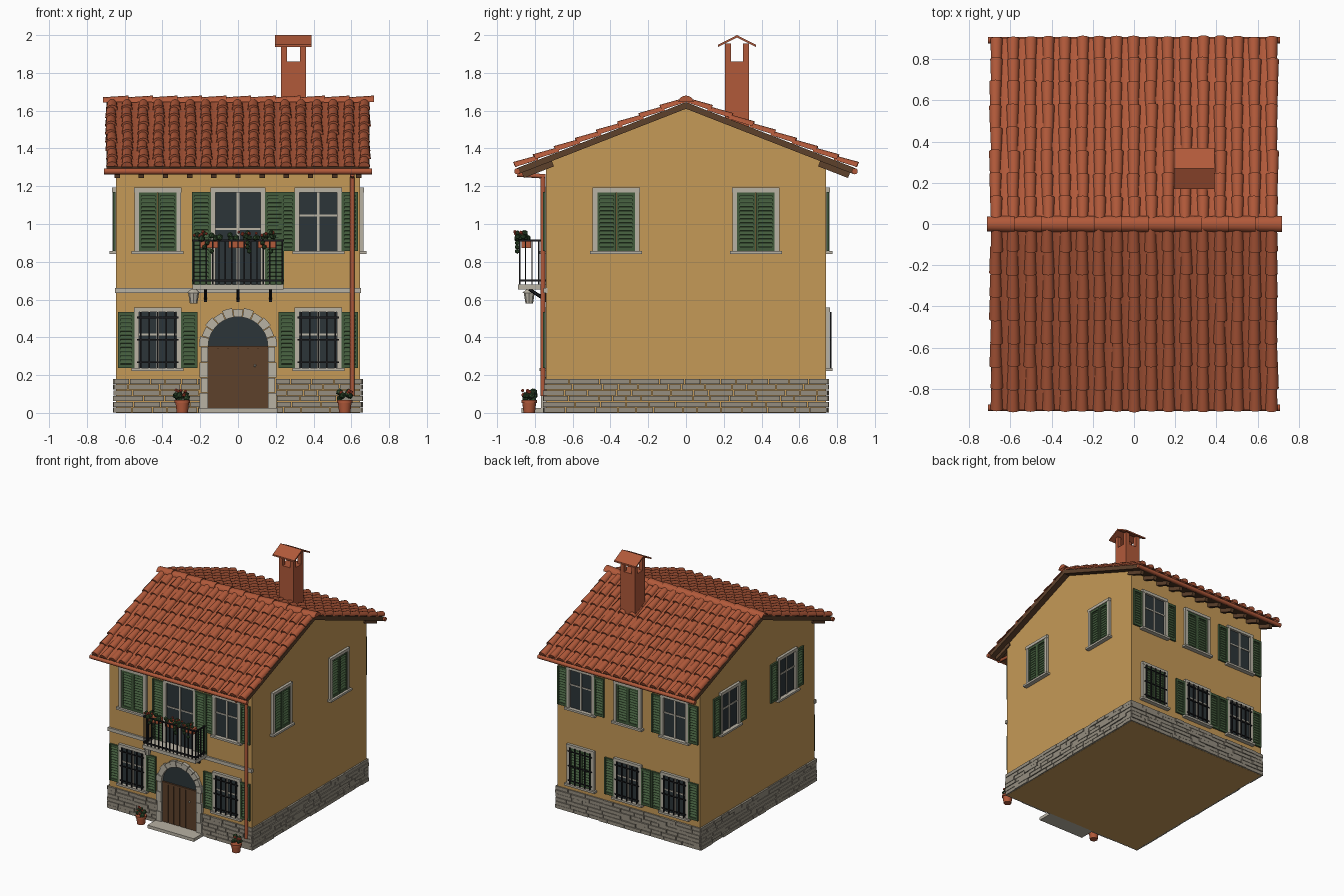
import bpy, bmesh, math, random
from mathutils import Matrix, Vector

if "Cube" in bpy.data.objects:
    bpy.data.objects.remove(bpy.data.objects["Cube"])

random.seed(4)
I = Matrix()
COLORS = {
    'ochre_wall': (0.56, 0.32, 0.095), 'rough_stone': (0.30, 0.27, 0.215),
    'pale_trim': (0.48, 0.445, 0.37), 'shutter_green': (0.055, 0.105, 0.045),
    'dark_glass': (0.025, 0.035, 0.04), 'terracotta': (0.44, 0.10, 0.042),
    'brown_wood': (0.11, 0.052, 0.024), 'black_iron': (0.012, 0.012, 0.014),
    'leaf_green': (0.035, 0.08, 0.03), 'red_flower': (0.52, 0.07, 0.035)}
MATS = {}
for n, c in COLORS.items():
    MATS[n] = bpy.data.materials.new(n)
    MATS[n].diffuse_color = (*c, 1)
parts = {}


def part(name, mat):
    return parts.setdefault(name, (bmesh.new(), mat))[0]


def box(bm, M, c, s, R=I):
    bmesh.ops.create_cube(bm, size=1, matrix=M @ Matrix.Translation(c) @ R @ Matrix.Diagonal((*s, 1)))


def rod(bm, a, b, r1, r2=None, seg=10):
    a, b = Vector(a), Vector(b)
    q = (b - a).to_track_quat('Z', 'Y').to_matrix().to_4x4()
    bmesh.ops.create_cone(bm, cap_ends=True, segments=seg, radius1=r1, radius2=r1 if r2 is None else r2,
                          depth=(b - a).length, matrix=Matrix.Translation((a + b) / 2) @ q)


def ball(bm, p, r):
    bmesh.ops.create_icosphere(bm, subdivisions=1, radius=r, matrix=Matrix.Translation(p))


def prism(bm, M, pts, w0, w1):
    a = [bm.verts.new(M @ Vector((u, v, w0))) for u, v in pts]
    b = [bm.verts.new(M @ Vector((u, v, w1))) for u, v in pts]
    bm.faces.new(a[::-1])
    bm.faces.new(b)
    for i in range(len(a)):
        j = (i + 1) % len(a)
        bm.faces.new((a[i], a[j], b[j], b[i]))


def face(deg, d):
    """Wall frame: u along the wall, v up, w outward."""
    return (Matrix.Rotation(math.radians(deg), 4, 'Z') @ Matrix.Translation((0, -d, 0))
            @ Matrix.Rotation(math.pi / 2, 4, 'X'))


WALLS = {'front': face(0, .74), 'right': face(90, .645), 'back': face(180, .74), 'left': face(270, .645)}
F = WALLS['front']
ACROSS = face(90, 0)                      # u = y, v = z, w = x

# walls with gables
prism(part('house_walls', 'ochre_wall'), ACROSS,
      [(-.74, 0), (.74, 0), (.74, 1.34), (0, 1.625), (-.74, 1.34)], -.645, .645)

# stone plinth in six uneven courses
for name, M in WALLS.items():
    L = .655 if name in ('front', 'back') else .75
    bm = part(name + '_stone_plinth', 'rough_stone')
    for row in range(6):
        u = -L
        while u < L - .001:
            e = u + random.uniform(.07, .17)
            if L - e < .05:
                e = L
            spans = [(u, e)]
            if name == 'front':           # leave the doorway free
                spans = [(u, min(e, -.2)), (max(u, .2), e)]
            for a, b in spans:
                if b - a > .01:
                    w = random.uniform(.009, .017)
                    box(bm, M, ((a + b) / 2, row * .0305 + .0145, w / 2 - .005), (b - a - .005, .027, w + .01))
            u = e


def shutter(bm, M, u0, u1, z0, z1, w):
    """Louvred leaf."""
    uc, zc, W, H = (u0 + u1) / 2, (z0 + z1) / 2, u1 - u0, z1 - z0
    box(bm, M, (uc, zc, w + .002), (W, H, .004))
    for s in (-1, 1):
        box(bm, M, (uc + s * (W / 2 - .007), zc, w + .007), (.014, H, .014))
        box(bm, M, (uc, zc + s * (H / 2 - .01), w + .007), (W - .02, .02, .013))
    n = int((H - .04) / .02)
    for i in range(n):
        z = z0 + .02 + (i + .5) * (H - .04) / n
        box(bm, M, (uc, z, w + .007), (W - .026, .017, .003), Matrix.Rotation(-.6, 4, 'X'))


def window(wall, u, z0, z1, half=.1, closed=False, bars=False, door=False):
    M = WALLS[wall]
    fr = part(wall + '_window_frames', 'pale_trim')
    H, zc = z1 - z0, (z0 + z1) / 2
    for s in (-1, 1):
        box(fr, M, (u + s * (half + .012), zc, .009), (.024, H, .022))
    box(fr, M, (u, z1 + .01, .01), (2 * half + .05, .024, .024))
    if not door:
        box(fr, M, (u, z0 - .008, .016), (2 * half + .075, .016, .038))
    sh = part(wall + '_shutters', 'shutter_green')
    if closed:
        for s in (0, 1):
            shutter(sh, M, u + (s - 1) * half + .001, u + s * half - .001, z0, z1, .002)
    else:
        box(part(wall + '_window_glass', 'dark_glass'), M, (u, zc, .001), (2 * half, H, .006))
        box(fr, M, (u, zc, .005), (.014, H, .01))
        box(fr, M, (u, z0 + H * .6, .005), (2 * half, .01, .008))
        wd = .1 if door else .086
        for s in (-1, 1):
            a, b = sorted((u + s * (half + .024), u + s * (half + .024 + wd)))
            shutter(sh, M, a, b, z0, z1, .006 if door else .003)
    if bars:
        ir = part(wall + '_window_bars', 'black_iron')
        for i in range(5):
            box(ir, M, (u + (i - 2) * .045, zc, .026), (.008, H, .008))
        for z in (z0 + .03, zc, z1 - .03):
            box(ir, M, (u, z, .026), (2 * half + .02, .008, .006))


UP, LOW = (.857, 1.17), (.237, .535)
window('front', -.425, *UP, closed=True)
window('front', .425, *UP)
window('front', 0, .68, 1.17, half=.12, door=True)
for u in (-.425, .425):
    window('front', u, *LOW, bars=True)
    window('back', u, *UP)
    window('right', u * .87, *UP, closed=True)
    window('left', u * .87, *UP)
window('back', 0, *UP, closed=True)
window('back', -.425, *LOW, closed=True, bars=True)
window('back', 0, *LOW, bars=True)
window('back', .425, *LOW, bars=True)

# arched doorway: jamb blocks, arch stones, fanlight, planked door, step
arch = part('door_surround', 'pale_trim')
for s in (-1, 1):
    for i in range(4):
        o = .205 - .01 * (i % 2)
        box(arch, F, (s * (o + .158) / 2, .025 + (i + .5) * .081, .01), (o - .158, .079, .034 - .004 * (i % 2)))
N = 11
for i in range(N):
    a0, a1 = math.pi * (i + .03) / N, math.pi * (i + .97) / N
    o = .207 - .008 * (i % 2)
    prism(arch, F, [(r * math.cos(a), .35 + r * math.sin(a))
                    for r, a in ((.158, a0), (o, a0), (o, (a0 + a1) / 2), (o, a1), (.158, a1), (.158, (a0 + a1) / 2))],
          -.01, .027 - .003 * (i % 2))
prism(part('door_fanlight', 'dark_glass'), F,
      [(.16 * math.cos(math.pi * i / 20), .35 + .16 * math.sin(math.pi * i / 20)) for i in range(21)], -.002, .004)
door = part('front_door', 'brown_wood')
box(door, F, (0, .187, .002), (.318, .328, .008))
for i in range(6):
    box(door, F, ((i - 2.5) * .053, .187, .006), (.049, .326, .012))
box(door, F, (0, .347, .008), (.318, .014, .018))
ball(part('door_knob', 'pale_trim'), (.09, -.757, .25), .008)
box(part('door_step', 'pale_trim'), I, (0, -.805, .0125), (.42, .13, .025))

# string course and balcony
box(part('string_course', 'pale_trim'), F, (0, .648, .004), (1.304, .028, .022))
box(part('balcony_slab', 'pale_trim'), I, (0, -.815, .667), (.48, .15, .028))
iron = part('balcony_railing', 'black_iron')
for x in (-.172, 0, .172):
    rod(iron, (x, -.74, .595), (x, -.83, .655), .009, seg=6)
    box(iron, I, (x, -.75, .62), (.016, .016, .065))
for z in (.7, .912):
    box(iron, I, (0, -.88, z), (.48, .01, .01))
    for s in (-1, 1):
        box(iron, I, (s * .235, -.81, z), (.01, .14, .01))
for i in range(15):
    box(iron, I, ((i - 7) * .0335, -.88, .795), (.007, .007, .235))
for s in (-1, 1):
    for y in (-.85, -.815, -.78):
        box(iron, I, (s * .235, y, .795), (.007, .007, .235))


def plants(name, x, y, z, rx, ry, h, n):
    for i in range(n):
        p = (x + random.uniform(-rx, rx), y + random.uniform(-ry, ry), z + random.uniform(0, h))
        ball(part(name + '_leaves', 'leaf_green'), p, random.uniform(.012, .02))
        if i % 2:
            q = (p[0] + random.uniform(-.015, .015), p[1] - .012, z + random.uniform(.5, 1.15) * h)
            ball(part(name + '_flowers', 'red_flower'), q, random.uniform(.008, .012))


# balcony planters with trailing plants
for x in (-.155, 0, .155):
    box(part('balcony_planters', 'terracotta'), I, (x, -.845, .895), (.1, .05, .042))
    plants('balcony_plants', x, -.865, .915, .065, .03, .04, 10)
    for i in range(3):
        ball(part('balcony_plants_leaves', 'leaf_green'),
             (x + random.uniform(-.06, .06), -.893, .9 - i * .022), .014)

# terracotta pots beside the door
for x in (-.295, .565):
    pot = part('flower_pots', 'terracotta')
    rod(pot, (x, -.83, 0), (x, -.83, .055), .03, .037, 14)
    rod(pot, (x, -.83, .052), (x, -.83, .068), .042, seg=14)
    plants('pot_plants', x, -.83, .075, .035, .03, .04, 11)

# wall lantern
lamp = part('wall_lantern', 'pale_trim')
rod(lamp, (-.235, -.83, .58), (-.235, -.83, .635), .02, .029, 8)
rod(lamp, (-.235, -.83, .635), (-.235, -.83, .655), .036, .014, 8)
rod(part('lantern_bracket', 'black_iron'), (-.235, -.74, .61), (-.235, -.83, .645), .006, seg=6)

# roof deck, rafters, gutters
ROWS, COLS, PITCH = 8, 17, .0838
TH = math.atan(.39)
prism(part('roof_deck', 'brown_wood'), ACROSS,
      [(-.885, 1.265), (0, 1.61), (.885, 1.265), (.895, 1.296), (0, 1.645), (-.895, 1.296)], -.695, .695)


def tile(bm, M, x, t0, t1, r0, r1, h, base, lift):
    """Barrel tile running downhill from t0 to t1; negative h gives a channel tile."""
    lo, up = [], []
    for i in range(7):
        c, s = math.cos(math.pi * i / 6), math.sin(math.pi * i / 6)
        up.append(bm.verts.new(M @ Vector((x + r0 * c, -t0, base + h * .85 * s))))
        lo.append(bm.verts.new(M @ Vector((x + r1 * c, -t1, base + lift + h * s))))
    for i in range(6):
        bm.faces.new((lo[i], up[i], up[i + 1], lo[i + 1]))
    if h > 0:
        bm.faces.new(lo)


for side, deg in (('front', 0), ('back', 180)):
    R = Matrix.Rotation(math.radians(deg), 4, 'Z')
    S = R @ Matrix.Translation((0, 0, 1.645)) @ Matrix.Rotation(TH, 4, 'X')
    bm = part(side + '_roof_tiles', 'terracotta')
    for r in range(ROWS):
        t0 = r * .12
        t1 = min(t0 + .135, .966)
        for c in range(COLS):
            x = (c - 8) * PITCH
            tile(bm, S, x + random.uniform(-.004, .004), t0, t1 + random.uniform(-.005, .003),
                 .025, .03, .028, 0, .009)
            if c < COLS - 1:
                tile(bm, S, x + PITCH / 2, t0, t1, .03, .027, -.012, .014, .006)
    for i in range(11):
        box(part(side + '_rafters', 'brown_wood'), S, ((i - 5) * .128, -.86, -.045), (.028, .17, .035))
    gut = part(side + '_gutter', 'terracotta')
    rod(gut, R @ Vector((-.71, -.893, 1.279)), R @ Vector((.71, -.893, 1.279)), .016, seg=12)

# ridge tiles
RM = Matrix.Translation((0, 0, 1.645)) @ Matrix.Rotation(math.pi / 2, 4, 'Z')
for i in range(11):
    t = -.715 + i * .13
    tile(part('ridge_tiles', 'terracotta'), RM, 0, t, t + .135, .036, .04, .033, -.002, .004)

# downpipe with elbow
pipe = part('downpipe', 'terracotta')
rod(pipe, (.605, -.757, .09), (.605, -.757, 1.258), .013)
rod(pipe, (.605, -.745, 1.252), (.605, -.893, 1.262), .012)

# chimney: shaft, four posts, gabled cap
ch = part('chimney', 'terracotta')
box(ch, I, (.293, .27, 1.67), (.132, .128, .38))
for sx in (-1, 1):
    for sy in (-1, 1):
        box(ch, I, (.293 + sx * .05, .27 + sy * .048, 1.905), (.032, .032, .1))
prism(part('chimney_cap', 'terracotta'), ACROSS,
      [(.17, 1.937), (.27, 1.987), (.37, 1.937), (.37, 1.949), (.27, 2.0), (.17, 1.949)], .195, .39)

# turn every part into an object
for name, (bm, mat) in parts.items():
    if 'tiles' not in name:
        bmesh.ops.recalc_face_normals(bm, faces=bm.faces)
    me = bpy.data.meshes.new(name)
    bm.to_mesh(me)
    bm.free()
    me.materials.append(MATS[mat])
    ob = bpy.data.objects.new(name, me)
    bpy.context.collection.objects.link(ob)
    if any(k in name for k in ('tiles', 'gutter', 'pots', 'downpipe')):
        bpy.ops.object.select_all(action='DESELECT')
        ob.select_set(True)
        bpy.context.view_layer.objects.active = ob
        bpy.ops.object.shade_smooth_by_angle(angle=math.radians(40))

for m in bpy.data.materials:
    if m.users and not m.is_grease_pencil:
        m.use_nodes = True
        m.node_tree.nodes["Principled BSDF"].inputs["Base Color"].default_value = m.diffuse_color
